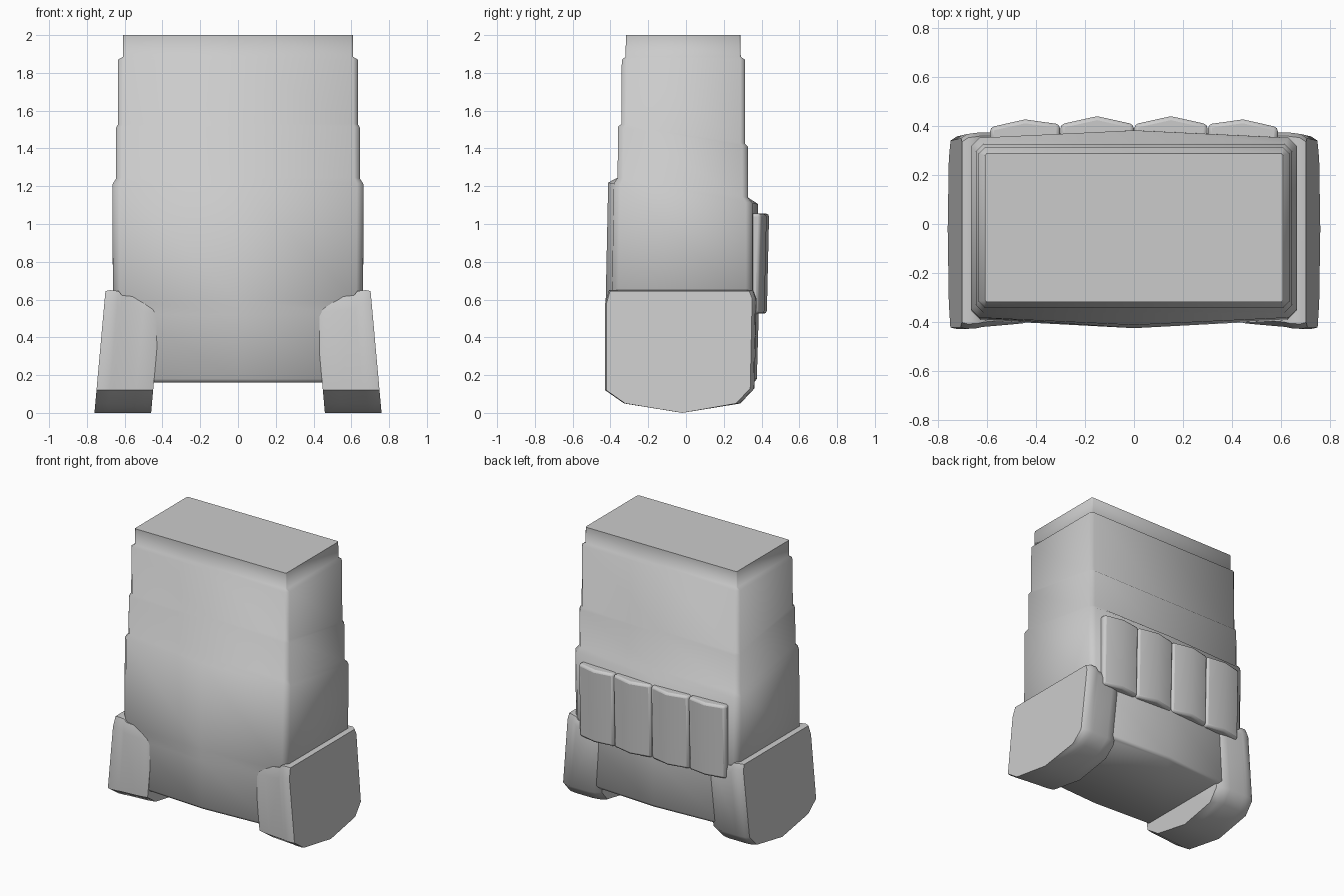
import bpy, bmesh, math

if "Cube" in bpy.data.objects:
    bpy.data.objects.remove(bpy.data.objects["Cube"])


def loft(name, rings, bevel=0.0, angle=50):
    """Skin equal-length point rings into a closed, capped solid."""
    bm = bmesh.new()
    vr = [[bm.verts.new(p) for p in ring] for ring in rings]
    n = len(rings[0])
    for a, b in zip(vr, vr[1:]):
        for i in range(n):
            j = (i + 1) % n
            bm.faces.new((a[i], a[j], b[j], b[i]))
    bm.faces.new(vr[0])
    bm.faces.new(vr[-1])
    bmesh.ops.recalc_face_normals(bm, faces=bm.faces)
    mesh = bpy.data.meshes.new(name)
    bm.to_mesh(mesh)
    bm.free()
    ob = bpy.data.objects.new(name, mesh)
    bpy.context.collection.objects.link(ob)
    if bevel:
        m = ob.modifiers.new("bevel", 'BEVEL')
        m.width = bevel
        m.segments = 2
        m.limit_method = 'ANGLE'
        m.angle_limit = math.radians(40)
    bpy.ops.object.select_all(action='DESELECT')
    ob.select_set(True)
    bpy.context.view_layer.objects.active = ob
    bpy.ops.object.shade_smooth_by_angle(angle=math.radians(angle))
    return ob


def body_ring(zf, zb, hx, y0, y1, c, ridge):
    """Chamfered rectangle, tilted front to back, with a centre ridge."""
    pts = [(-hx, y0 + c), (-hx + c, y0), (0, y0 - ridge), (hx - c, y0),
           (hx, y0 + c), (hx, y1 - c), (hx - c, y1), (0, y1 + ridge),
           (-hx + c, y1), (-hx, y1 - c)]
    return [(x, y, zf + (zb - zf) * (y - y0) / (y1 - y0)) for x, y in pts]


# Main body: stepped sleeve widening downwards
sections = [
    (2.00, 2.00, .608, -.318, .288, .008, 0),
    (1.885, 1.885, .610, -.32, .29, .008, 0),
    (1.87, 1.87, .634, -.34, .312, .025, 0),
    (1.53, 1.425, .636, -.342, .313, .025, 0),
    (1.515, 1.41, .645, -.36, .327, .03, 0),
    (1.245, 1.14, .646, -.362, .328, .03, 0),
    (1.215, 1.11, .665, -.382, .352, .035, .03),
    (.60, .60, .662, -.392, .352, .035, .033),
    (.52, .52, .60, -.392, .352, .035, .033),
    (.18, .18, .58, -.385, .345, .035, .03),
    (.16, .16, .57, -.37, .33, .035, .03),
]
loft("body", [body_ring(*s) for s in sections], angle=80)

# Side feet: rounded pads leaning outwards, pointed underneath
stations = [
    (.76, -.422, .345, .645), (.735, -.428, .362, .65),
    (.69, -.425, .368, .645), (.67, -.42, .368, .622),
    (.55, -.41, .368, .61), (.50, -.405, .358, .60),
    (.46, -.395, .33, .565),
]


def foot_ring(side, s, f, b, t):
    prof = [(f + .02, t), (f, t - .07), (f, .12), (f + .1, .05), (-.02, 0),
            (b - .08, .05), (b - .005, .13), (b + .005, t - .04), (b - .01, t)]
    return [(side * (s - .09 * z), y, z) for y, z in prof]


for side, label in ((-1, "left"), (1, "right")):
    loft("foot_" + label, [foot_ring(side, *s) for s in stations])

# Back pads: row of four ridged blocks
edges = [-.588, -.301, 0, .301, .588]
for i in range(4):
    x0, x1 = edges[i] + .001, edges[i + 1] - .001
    mid = (x0 + x1) / 2
    outer = i in (0, 3)
    ridge = .427 if outer else .44
    y0 = .395 if i == 0 else .407
    y1 = .395 if i == 3 else .407
    rings = []
    for z, dy in ((.525, -.012), (1.055, 0)):
        rings.append([(x0, .33, z), (x1, .33, z), (x1, y1 + dy, z),
                      (mid, ridge + dy, z), (x0, y0 + dy, z)])
    loft("back_pad_%d" % (i + 1), rings, bevel=.016)
